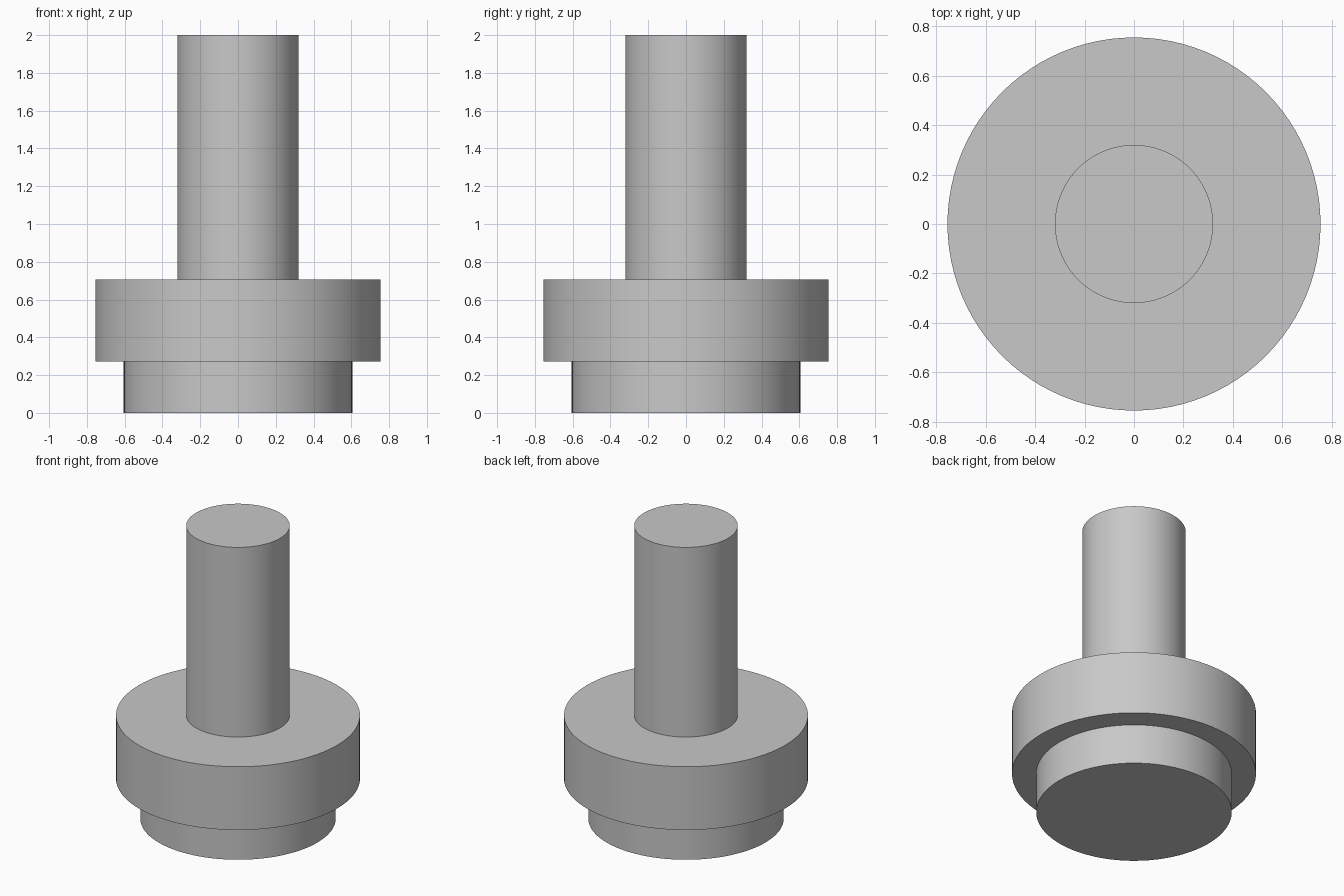
import bpy
import bmesh
import math
from mathutils import Matrix, Vector

cube = bpy.data.objects.get("Cube")
if cube:
    bpy.data.objects.remove(cube, do_unlink=True)

SEGMENTS = 96
BASE_R, FLANGE_R, SHAFT_R = 0.605, 0.755, 0.32
FLANGE_BOTTOM, FLANGE_TOP, SHAFT_TOP = 0.273, 0.705, 2.0

# Single plain grey finish
grey = bpy.data.materials.new("plain grey")
grey.use_nodes = True
colour = (0.58, 0.58, 0.58, 1)
grey.diffuse_color = colour
grey.node_tree.nodes["Principled BSDF"].inputs["Base Color"].default_value = colour

# Stepped outline from the bottom of the base to the top of the shaft
profile = [
    (BASE_R, 0), (BASE_R, FLANGE_BOTTOM),
    (FLANGE_R, FLANGE_BOTTOM), (FLANGE_R, FLANGE_TOP),
    (SHAFT_R, FLANGE_TOP), (SHAFT_R, SHAFT_TOP),
]

# Turn the outline around z into one solid with flat end caps
bm = bmesh.new()
rings = []
for radius, z in profile:
    ring = bmesh.ops.create_circle(
        bm, segments=SEGMENTS, radius=radius,
        matrix=Matrix.Translation(Vector((0, 0, z))))
    rings.append(ring["verts"])
for low, high in zip(rings, rings[1:]):
    for i in range(SEGMENTS):
        j = (i + 1) % SEGMENTS
        bm.faces.new((low[i], low[j], high[j], high[i]))
bm.faces.new(rings[0])
bm.faces.new(rings[-1])
bmesh.ops.recalc_face_normals(bm, faces=bm.faces)

mesh = bpy.data.meshes.new("flanged_shaft")
bm.to_mesh(mesh)
bm.free()
mesh.materials.append(grey)
shaft = bpy.data.objects.new("flanged_shaft", mesh)
bpy.context.collection.objects.link(shaft)

# Smooth round walls, crisp shoulders
bpy.ops.object.select_all(action="DESELECT")
shaft.select_set(True)
bpy.context.view_layer.objects.active = shaft
bpy.ops.object.shade_smooth_by_angle(angle=math.radians(30))
